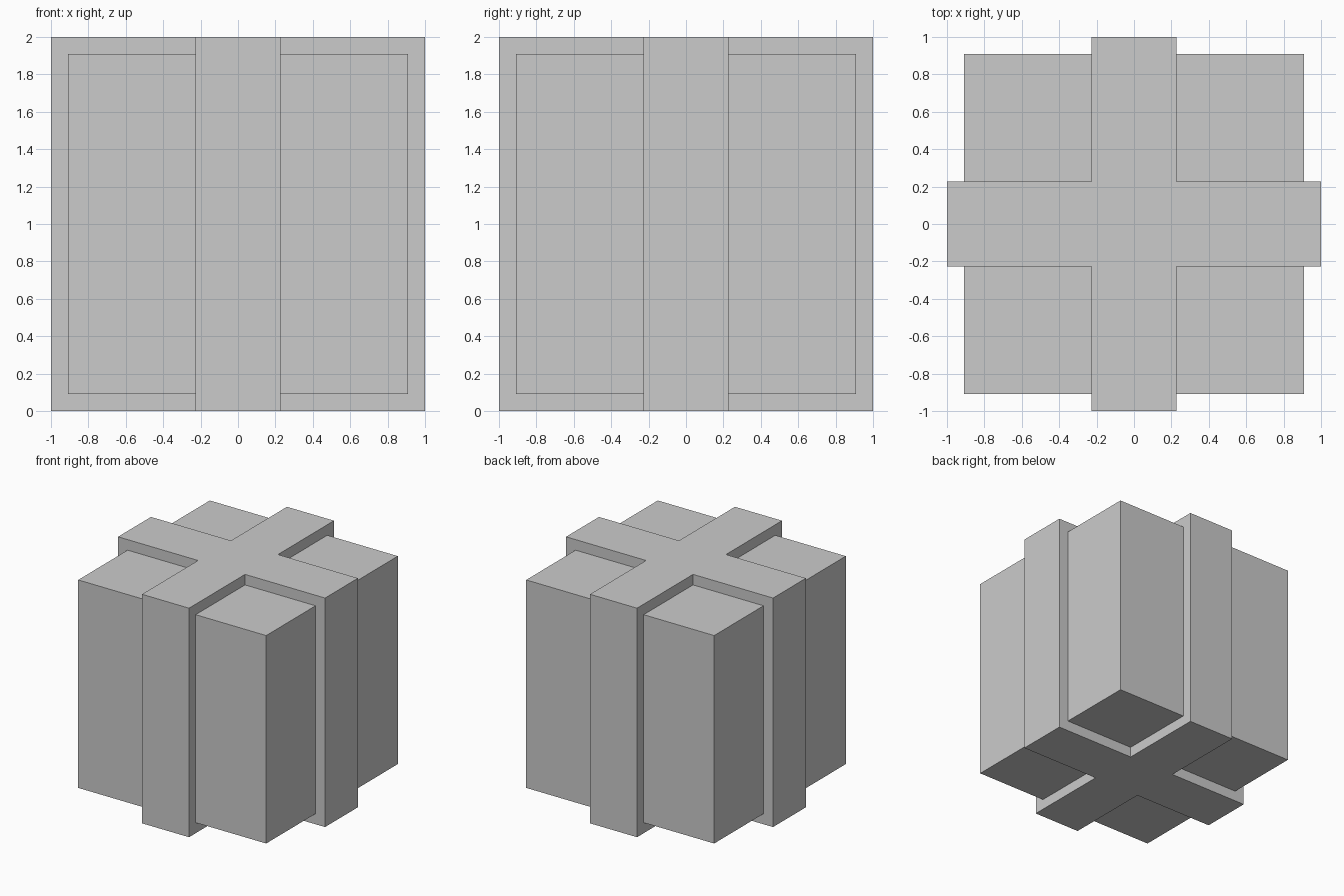
import bpy, bmesh

if "Cube" in bpy.data.objects:
    bpy.data.objects.remove(bpy.data.objects["Cube"])

HALF = 1.0      # ribbon reach
BOX = 0.908     # half size of the box
BAND = 0.227    # half width of the ribbon


def prism(name, outline, z0, z1):
    """Extrude a flat outline from z0 up to z1."""
    bm = bmesh.new()
    base = bm.faces.new([bm.verts.new((x, y, z0)) for x, y in outline])
    top = bmesh.ops.extrude_face_region(bm, geom=[base], use_keep_orig=True)["geom"]
    verts = [v for v in top if isinstance(v, bmesh.types.BMVert)]
    bmesh.ops.translate(bm, verts=verts, vec=(0, 0, z1 - z0))
    bmesh.ops.recalc_face_normals(bm, faces=bm.faces)
    mesh = bpy.data.meshes.new(name)
    bm.to_mesh(mesh)
    bm.free()
    obj = bpy.data.objects.new(name, mesh)
    bpy.context.collection.objects.link(obj)
    return obj


# Box body
square = [(BOX, BOX), (-BOX, BOX), (-BOX, -BOX), (BOX, -BOX)]
prism("box", square, HALF - BOX, HALF + BOX)

# Crossed ribbon bands, one plus-shaped outline made by quarter turns
cross = []
arm = [(HALF, -BAND), (HALF, BAND), (BAND, BAND)]
for _ in range(4):
    cross += arm
    arm = [(-y, x) for x, y in arm]
prism("ribbon", cross, 0.0, 2 * HALF)
